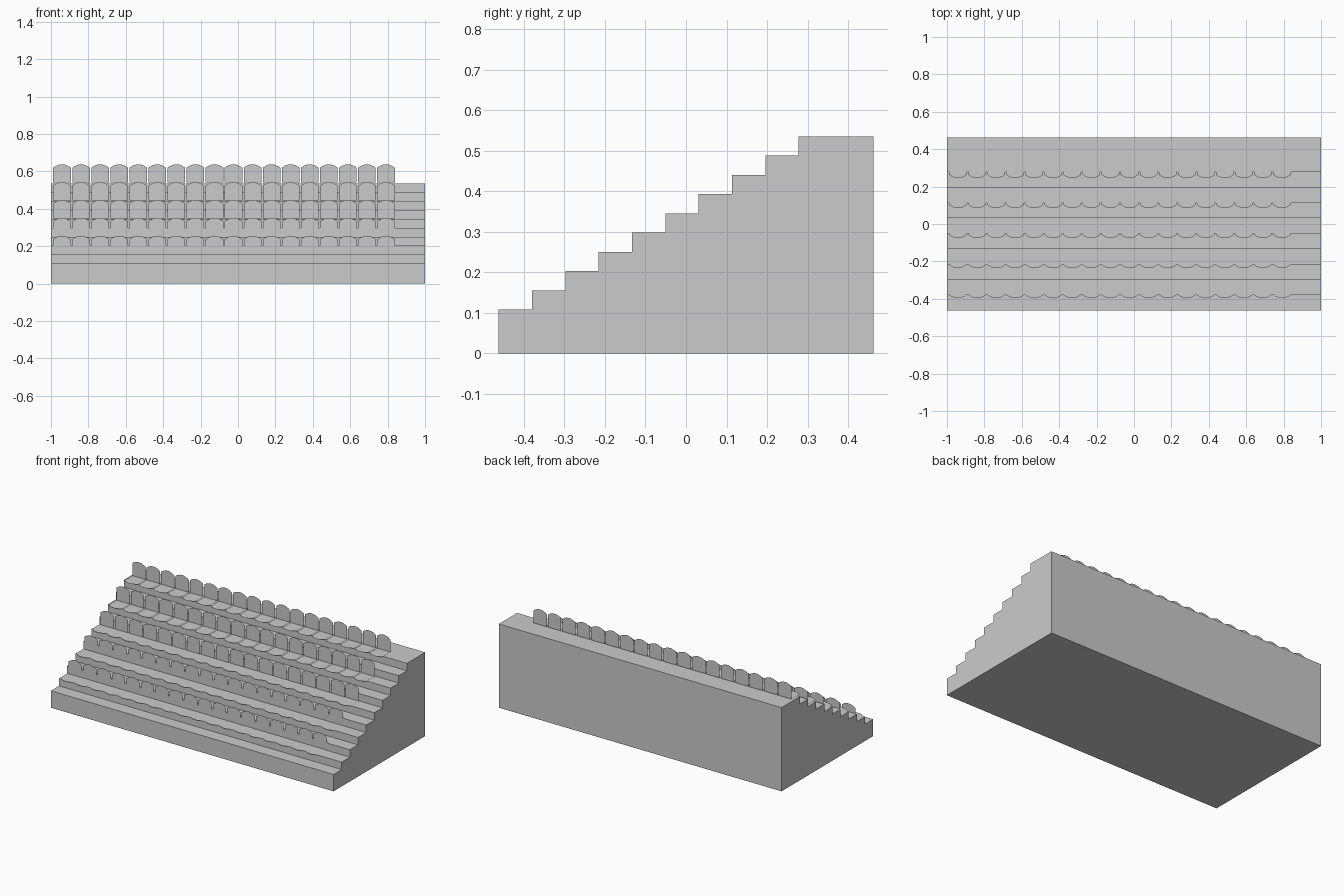
import bpy, math

if "Cube" in bpy.data.objects:
    bpy.data.objects.remove(bpy.data.objects["Cube"])

STEPS, RUN, RISE = 10, 0.0823, 0.0475
HALF_W, HALF_D, FIRST_H = 1.0, 0.4625, 0.108
ROWS, SEATS = 5, 18


def make_object(name, verts, faces):
    mesh = bpy.data.meshes.new(name)
    mesh.from_pydata(verts, [], faces)
    mesh.update()
    obj = bpy.data.objects.new(name, mesh)
    bpy.context.collection.objects.link(obj)
    return obj


# Stepped stand: side profile extruded across x
profile = [(-HALF_D, 0)]
for i in range(STEPS):
    z = FIRST_H + i * RISE
    y_end = HALF_D if i == STEPS - 1 else -HALF_D + (i + 1) * RUN
    profile += [(-HALF_D + i * RUN, z), (y_end, z)]
profile.append((HALF_D, 0))
n = len(profile)
verts = [(x, y, z) for x in (-HALF_W, HALF_W) for y, z in profile]
faces = [tuple(range(n))[::-1], tuple(range(n, 2 * n))]
faces += [(i, (i + 1) % n, n + (i + 1) % n, n + i) for i in range(n)]
make_object("stepped_stand", verts, faces)


# Thin seat panel outline: straight sides with a shallow curved end
def panel_outline(half_w=0.047, side=0.080, bulge=0.018, segments=8):
    pts = [(-half_w, 0), (half_w, 0)]
    for k in range(segments + 1):
        u = 1 - 2 * k / segments
        pts.append((half_w * u, side + bulge * (1 - u * u)))
    return pts


# Rows of folded seats: flat base reaching forward, upright back
outline = panel_outline()
for r in range(ROWS):
    y0 = -0.299 + r * 0.1605
    z0 = 0.158 + r * 0.0955
    verts, faces = [], []
    for s in range(SEATS):
        cx = -0.941 + s * 0.1019
        for is_back in (True, False):
            start = len(verts)
            for u, v in outline:
                verts.append((cx + u, y0, z0 + v) if is_back
                             else (cx + u, y0 - v, z0))
            ring = tuple(range(start, len(verts)))
            faces.append(ring if is_back else ring[::-1])
    make_object(f"seat_row_{r + 1}", verts, faces)
